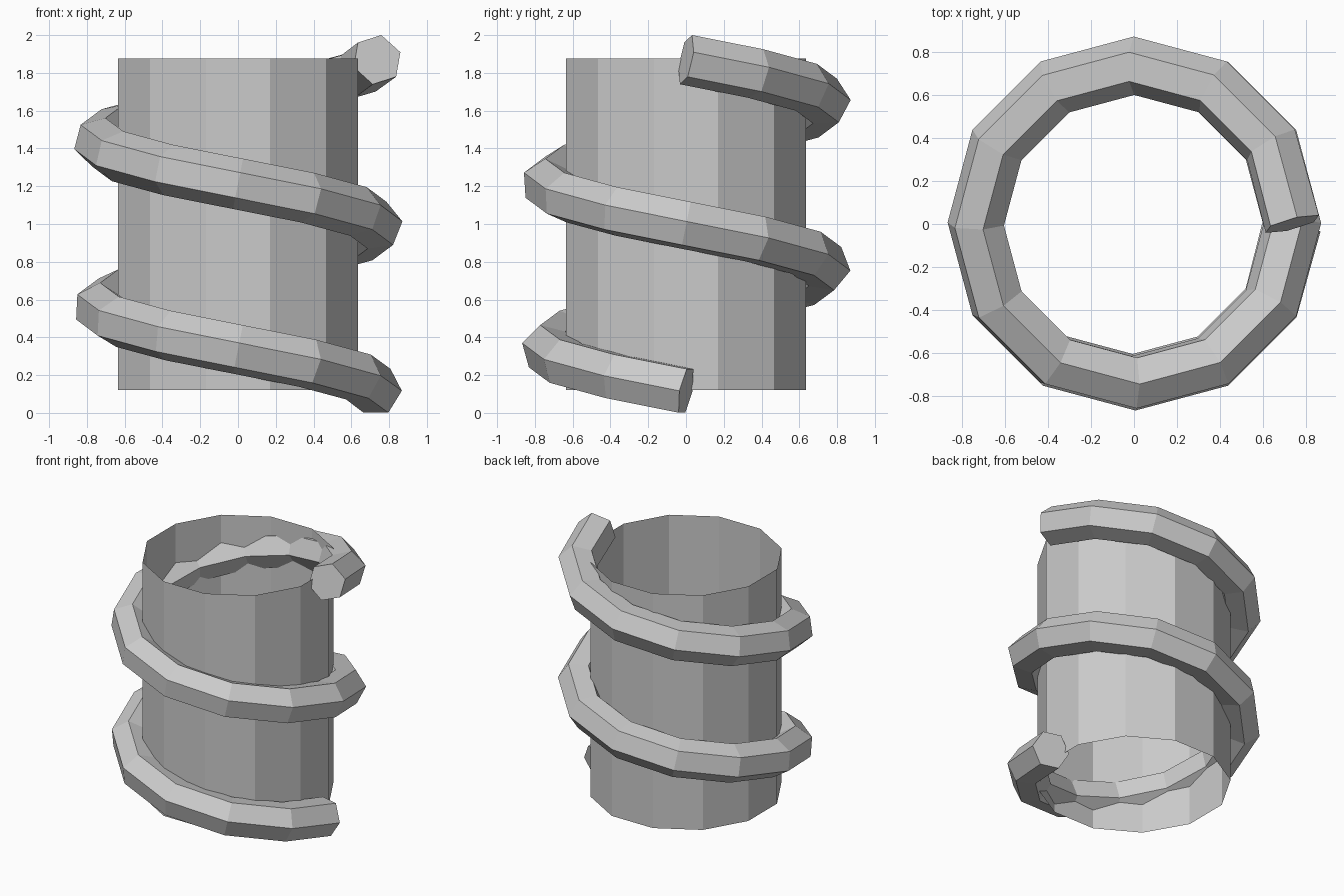
import bpy
import math

if "Cube" in bpy.data.objects:
    bpy.data.objects.remove(bpy.data.objects["Cube"])

# Open twelve-sided core tube
bpy.ops.mesh.primitive_cylinder_add(
    vertices=12, radius=0.657, depth=1.755, end_fill_type='NOTHING',
    location=(0, 0, 0.9975), rotation=(0, 0, math.radians(15)))
bpy.context.object.name = "core_tube"

# Two-turn spiral path, climbing clockwise seen from above
TURNS, STEPS = 2, 12
RADIUS, Z_LOW, Z_HIGH = 0.736, 0.117, 1.87
count = TURNS * STEPS
curve = bpy.data.curves.new("spiral_thread", 'CURVE')
curve.dimensions = '3D'
curve.twist_mode = 'MINIMUM'
spline = curve.splines.new('POLY')
spline.points.add(count)
spline.use_smooth = False
for i, point in enumerate(spline.points):
    a = -2 * math.pi * i / STEPS
    z = Z_LOW + (Z_HIGH - Z_LOW) * i / count
    point.co = (RADIUS * math.cos(a), RADIUS * math.sin(a), z, 1)

# Hexagonal section with closed ends
curve.fill_mode = 'FULL'
curve.bevel_depth = 0.136
curve.bevel_resolution = 1
curve.use_fill_caps = True
thread = bpy.data.objects.new("spiral_thread", curve)
bpy.context.collection.objects.link(thread)

# Turn the thread into a flat-shaded mesh
bpy.ops.object.select_all(action='DESELECT')
thread.select_set(True)
bpy.context.view_layer.objects.active = thread
bpy.ops.object.convert(target='MESH')
bpy.ops.object.shade_flat()
